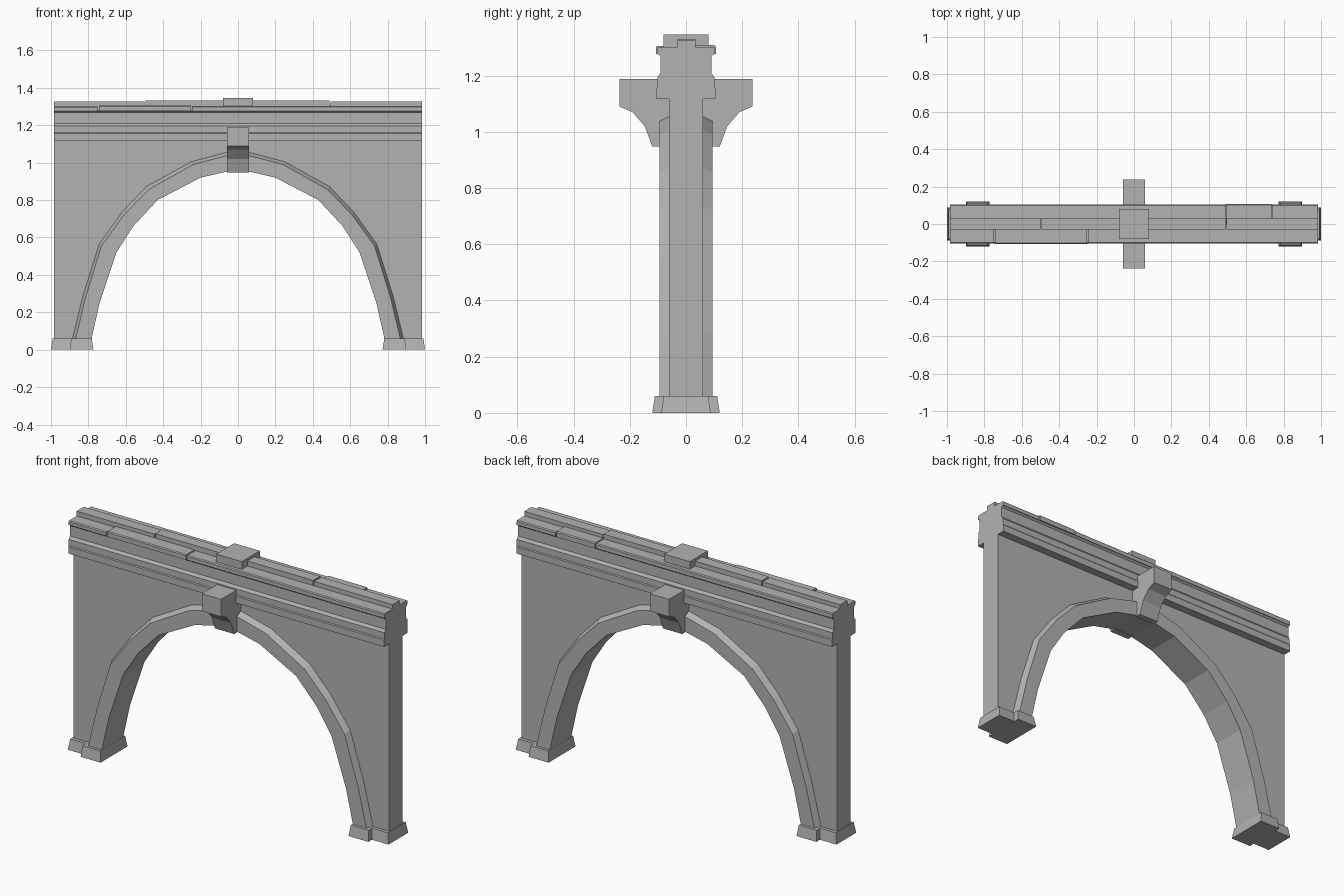
import bpy, bmesh

cube = bpy.data.objects.get("Cube")
if cube:
    bpy.data.objects.remove(cube, do_unlink=True)

stone = bpy.data.materials.new("grey stone")
stone.use_nodes = True
GREY = (0.45, 0.45, 0.45, 1)
stone.diffuse_color = GREY
stone.node_tree.nodes["Principled BSDF"].inputs["Base Color"].default_value = GREY


def loft(name, rings):
    """Skin a row of matching closed outlines and cap both ends."""
    bm = bmesh.new()
    rows = [[bm.verts.new(p) for p in ring] for ring in rings]
    n = len(rows[0])
    for a, b in zip(rows, rows[1:]):
        for i in range(n):
            j = (i + 1) % n
            bm.faces.new((a[i], a[j], b[j], b[i]))
    bm.faces.new(rows[0])
    bm.faces.new(rows[-1])
    bmesh.ops.recalc_face_normals(bm, faces=bm.faces)
    mesh = bpy.data.meshes.new(name)
    bm.to_mesh(mesh)
    bm.free()
    mesh.materials.append(stone)
    obj = bpy.data.objects.new(name, mesh)
    bpy.context.collection.objects.link(obj)
    return obj


def bar(name, profile, x0, x1):
    """Extrude a (y, z) profile along x."""
    return loft(name, [[(x, y, z) for y, z in profile] for x in (x0, x1)])


def block(name, x0, x1, y0, y1, z0, z1):
    return bar(name, [(y0, z0), (y1, z0), (y1, z1), (y0, z1)], x0, x1)


def both_sides(half):
    """Mirror a half curve that runs from the right foot to the crown."""
    return half + [(-x, z) for x, z in reversed(half)]


# Arch curves: opening edge, front face edge, and edge where it meets the wall
inner = both_sides([(0.785, 0.05), (0.74, 0.25), (0.65, 0.52), (0.56, 0.66),
                    (0.43, 0.80), (0.20, 0.92), (0.06, 0.952)])
face = both_sides([(0.87, 0.05), (0.815, 0.28), (0.73, 0.555), (0.61, 0.72),
                   (0.48, 0.855), (0.24, 0.99), (0.06, 1.037)])
outer = both_sides([(0.887, 0.05), (0.83, 0.285), (0.742, 0.565), (0.62, 0.735),
                    (0.49, 0.872), (0.25, 1.005), (0.06, 1.055)])
WALL, RING = 0.06, 0.095

# Arch ring with chamfered outer edge
loft("arch_ring", [
    [(a[0], -RING, a[1]), (a[0], RING, a[1]), (b[0], RING, b[1]),
     (c[0], WALL, c[1]), (c[0], -WALL, c[1]), (b[0], -RING, b[1])]
    for a, b, c in zip(inner, face, outer)])

# Wall above and beside the arch
outline = face + [(-0.985, 0.05), (-0.985, 1.13), (0.985, 1.13), (0.985, 0.05)]
loft("spandrel_wall", [[(x, y, z) for x, z in outline] for y in (-WALL, WALL)])

# Moulded cornice along the top
half = [(0.105, 1.117), (0.105, 1.155), (0.101, 1.16), (0.101, 1.195),
        (0.09, 1.21), (0.09, 1.268), (0.1, 1.277)]
bar("cornice", half + [(-y, z) for y, z in reversed(half)], -0.985, 0.985)

# Coping slabs with worn joints, front and back, as (start, end, top)
front = [(-0.985, -0.75, 1.300), (-0.742, -0.25, 1.306), (-0.246, 0.985, 1.302)]
back = [(-0.985, 0.49, 1.304), (0.493, 0.735, 1.308), (0.741, 0.985, 1.302)]
for label, side, slabs in (("front", -1, front), ("back", 1, back)):
    for i, (x0, x1, top) in enumerate(slabs):
        edge = 0.103 + 0.003 * (i % 2)
        bar(f"{label}_coping_{i + 1}",
            [(0, 1.272), (side * edge, 1.277), (side * edge, top - 0.005),
             (side * (edge - 0.005), top), (0, top)], x0, x1)

# Raised ridge stones on the coping
for i, (x0, x1, top) in enumerate([(-0.985, -0.5, 1.327), (-0.495, 0.49, 1.331),
                                   (0.495, 0.985, 1.327)]):
    block(f"ridge_stone_{i + 1}", x0, x1, -0.03, 0.033, 1.28, top)

# Cap block above the crown
block("cap_block", -0.08, 0.08, -0.08, 0.08, 1.28, 1.346)

# Keystone brackets on both faces
bracket = [(0.05, 1.188), (0.237, 1.188), (0.237, 1.09), (0.19, 1.07),
           (0.147, 1.02), (0.12, 0.948), (0.085, 0.948), (0.05, 1.0)]
for label, side in (("front", -1), ("back", 1)):
    bar(f"{label}_keystone", [(side * y, z) for y, z in bracket], -0.06, 0.06)


# Tapered footings, wider under the arch ring than under the wall
def footing_outline(side, inset, z):
    x_in, x_mid, x_out = 0.773 + inset, 0.897 - inset / 2, 1.0 - inset
    wide, narrow = 0.12 - inset, 0.088 - inset
    pts = [(x_in, -wide), (x_mid, -wide), (x_mid, -narrow), (x_out, -narrow),
           (x_out, narrow), (x_mid, narrow), (x_mid, wide), (x_in, wide)]
    return [(side * x, y, z) for x, y in pts]


for label, side in (("left", 1), ("right", -1)):
    loft(f"{label}_footing", [footing_outline(side, 0, 0),
                              footing_outline(side, 0.009, 0.06)])
